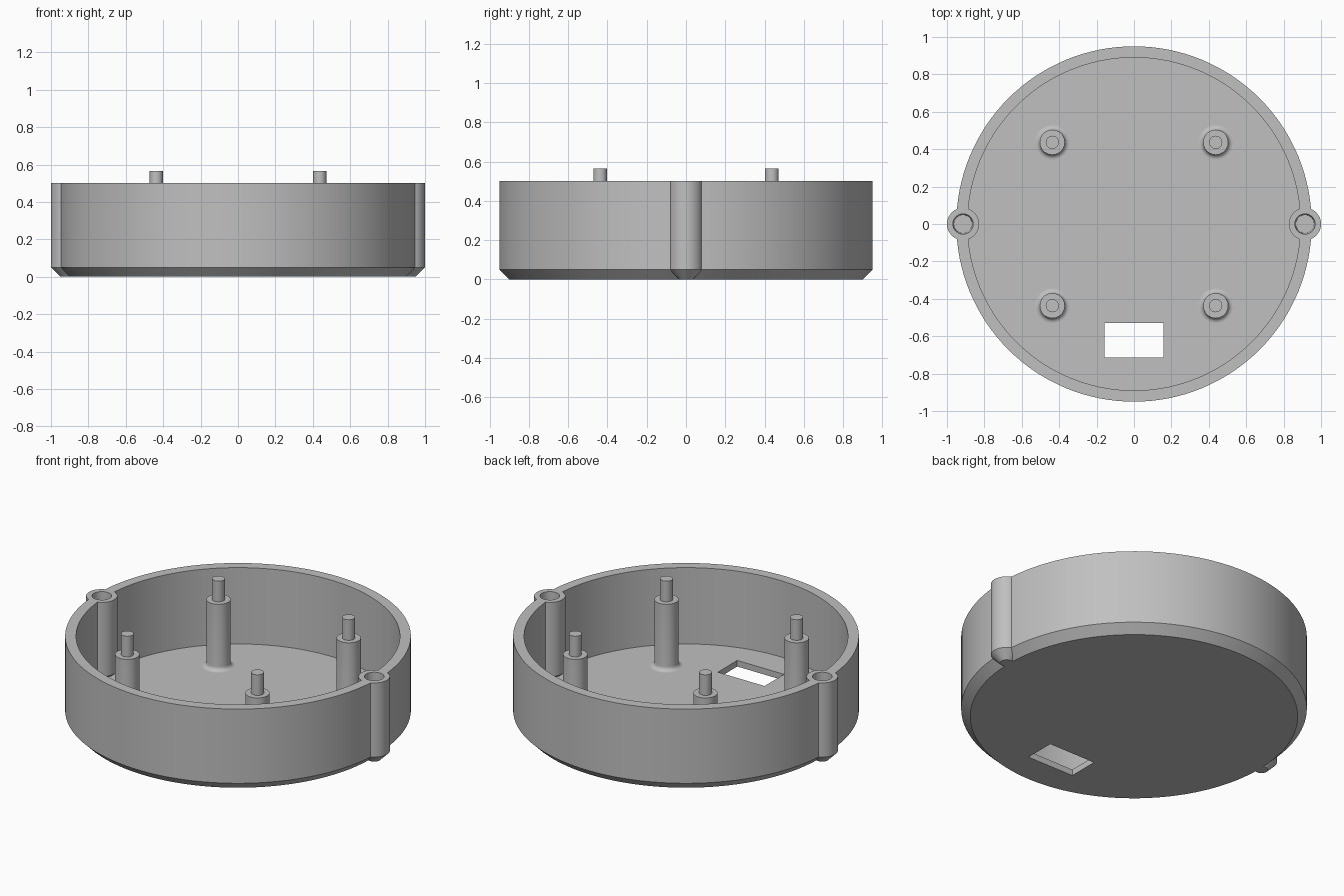
import bpy, bmesh, math

if "Cube" in bpy.data.objects:
    bpy.data.objects.remove(bpy.data.objects["Cube"])

grey = bpy.data.materials.new("plain_grey")
grey.diffuse_color = (0.527, 0.527, 0.527, 1)
grey.use_nodes = True
grey.node_tree.nodes["Principled BSDF"].inputs["Base Color"].default_value = grey.diffuse_color

FLOOR, RIM = 0.037, 0.5
BOSS_X = 0.914


def finish(name, bm):
    mesh = bpy.data.meshes.new(name)
    bmesh.ops.recalc_face_normals(bm, faces=bm.faces)
    bm.to_mesh(mesh)
    bm.free()
    mesh.materials.append(grey)
    ob = bpy.data.objects.new(name, mesh)
    bpy.context.collection.objects.link(ob)
    return ob


def turned(name, profile, x=0, y=0, sides=48):
    """Closed solid of revolution from (radius, z) points, bottom to top."""
    bm = bmesh.new()
    rings = []
    for r, z in profile:
        rings.append([bm.verts.new((x + r * math.cos(2 * math.pi * i / sides),
                                    y + r * math.sin(2 * math.pi * i / sides), z))
                      for i in range(sides)])
    for a, b in zip(rings, rings[1:]):
        for i in range(sides):
            j = (i + 1) % sides
            bm.faces.new((a[i], a[j], b[j], b[i]))
    bm.faces.new(rings[0][::-1])
    bm.faces.new(rings[-1])
    return finish(name, bm)


def box(name, size, centre):
    bm = bmesh.new()
    bmesh.ops.create_cube(bm, size=1)
    bmesh.ops.scale(bm, vec=size, verts=bm.verts)
    bmesh.ops.translate(bm, vec=centre, verts=bm.verts)
    return finish(name, bm)


def select(ob):
    bpy.ops.object.select_all(action='DESELECT')
    ob.select_set(True)
    bpy.context.view_layer.objects.active = ob


def combine(target, other, operation):
    mod = target.modifiers.new("combine", 'BOOLEAN')
    mod.operation, mod.solver, mod.object = operation, 'EXACT', other
    select(target)
    bpy.ops.object.modifier_apply(modifier=mod.name)
    bpy.data.objects.remove(other)


def shade(ob):
    select(ob)
    bpy.ops.object.shade_smooth_by_angle(angle=math.radians(30))


# Round tray with a chamfered underside, hollowed from above
tray = turned("tray", [(0.90, 0), (0.95, 0.05), (0.95, RIM)], sides=128)
combine(tray, turned("cavity", [(0.89, FLOOR), (0.89, 0.7)], sides=128), 'DIFFERENCE')

# Screw bosses on both sides, each with a blind hole
for side in (-1, 1):
    x = side * BOSS_X
    combine(tray, turned("boss", [(0.036, 0), (0.086, 0.05), (0.086, RIM)], x), 'UNION')
    combine(tray, turned("screw_hole", [(0.048, 0.1), (0.054, RIM), (0.054, 0.6)], x),
            'DIFFERENCE')

# Rectangular cable slot through the floor
combine(tray, box("cable_slot", (0.314, 0.186, 0.3), (0, -0.622, 0.02)), 'DIFFERENCE')
shade(tray)

# Four standing posts: filleted foot, shoulder and locating pin
POST_R, FILLET = 0.067, 0.025
foot = [(POST_R + FILLET * (1 - math.sin(a)), FLOOR + FILLET * (1 - math.cos(a)))
        for a in (i * math.pi / 12 for i in range(7))]
profile = [(POST_R + FILLET, FLOOR - 0.01)] + foot + [
    (POST_R, 0.44), (0.035, 0.44), (0.035, 0.565)]
for row, y in (("front", -0.437), ("back", 0.437)):
    for col, x in (("left", -0.437), ("right", 0.437)):
        shade(turned(f"{row}_{col}_post", profile, x, y))
